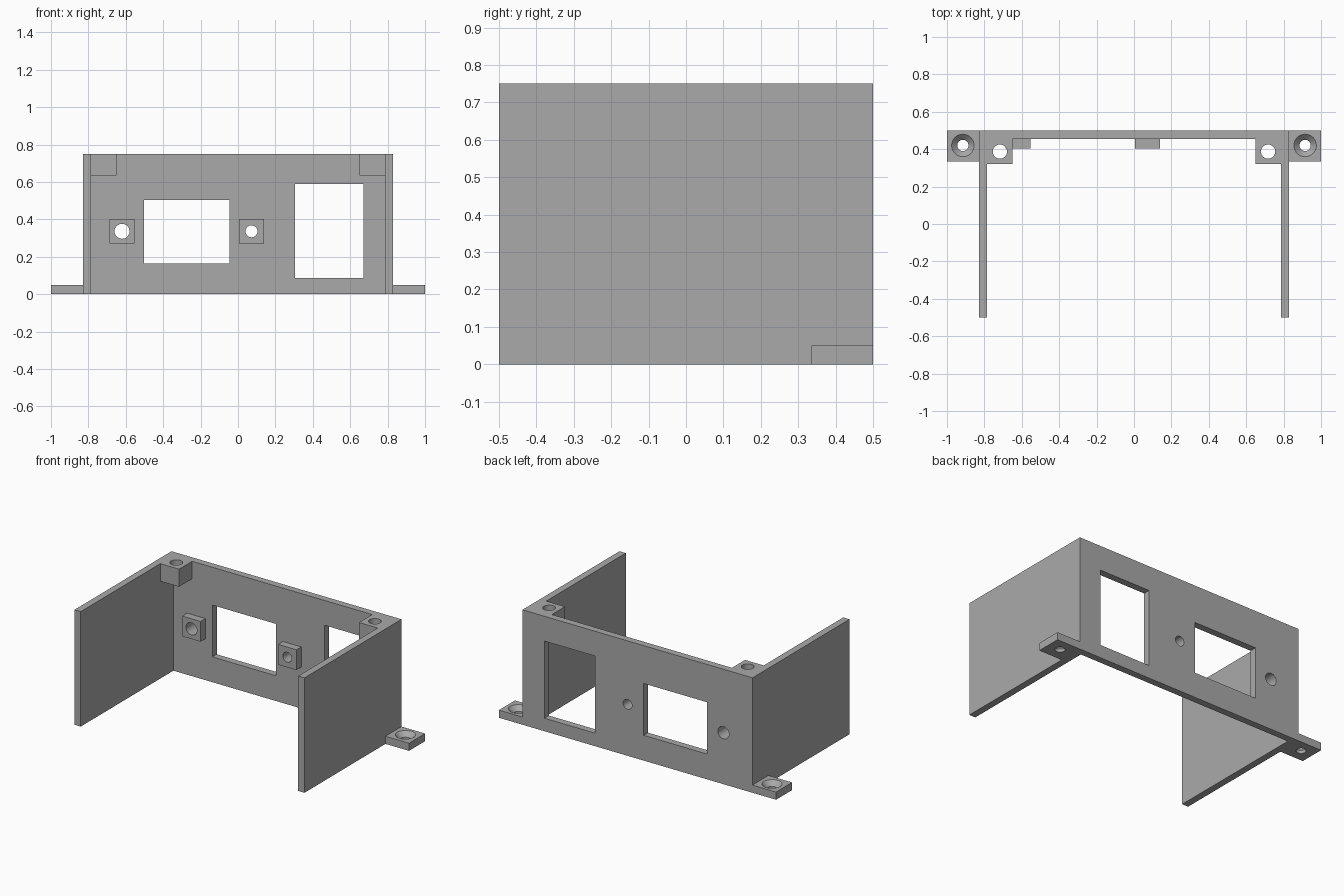
import bpy
import bmesh
from mathutils import Matrix, Vector

cube = bpy.data.objects.get("Cube")
if cube:
    bpy.data.objects.remove(cube, do_unlink=True)

grey = bpy.data.materials.new("plain grey")
grey.use_nodes = True
colour = (0.4, 0.4, 0.4, 1)
grey.diffuse_color = colour
grey.node_tree.nodes["Principled BSDF"].inputs["Base Color"].default_value = colour


def finish(name, bm):
    bmesh.ops.recalc_face_normals(bm, faces=bm.faces)
    mesh = bpy.data.meshes.new(name)
    bm.to_mesh(mesh)
    bm.free()
    mesh.materials.append(grey)
    obj = bpy.data.objects.new(name, mesh)
    bpy.context.collection.objects.link(obj)
    return obj


def box(name, low, high):
    low, high = Vector(low), Vector(high)
    bm = bmesh.new()
    bmesh.ops.create_cube(bm, size=1, matrix=Matrix.Translation((low + high) / 2)
                          @ Matrix.Diagonal((*(high - low), 1)))
    return finish(name, bm)


def drill(name, centre, r_low, r_high, depth, along_y=False):
    """Round cutter; r_low is the lower end of an upright one."""
    turn = Matrix.Rotation(1.5707963, 4, "X") if along_y else Matrix()
    bm = bmesh.new()
    bmesh.ops.create_cone(bm, cap_ends=True, segments=48, radius1=r_low, radius2=r_high,
                          depth=depth, matrix=Matrix.Translation(centre) @ turn)
    return finish(name, bm)


def combine(target, others, operation):
    for other in others:
        mod = target.modifiers.new(other.name, "BOOLEAN")
        mod.object, mod.operation, mod.solver = other, operation, "EXACT"
        bpy.context.view_layer.objects.active = target
        bpy.ops.object.modifier_apply(modifier=mod.name)
        bpy.data.objects.remove(other, do_unlink=True)


# U-shaped walls extruded from a plan outline
outer, inner, back, panel, height = 0.83, 0.785, 0.5, 0.455, 0.75
half = [(inner, panel), (inner, -0.5), (outer, -0.5), (outer, back)]
plan = half + [(-x, y) for x, y in reversed(half)]
bm = bmesh.new()
floor = bm.faces.new([bm.verts.new((x, y, 0)) for x, y in plan])
lift = bmesh.ops.extrude_face_region(bm, geom=[floor])["geom"]
bmesh.ops.translate(bm, vec=(0, 0, height),
                    verts=[v for v in lift if isinstance(v, bmesh.types.BMVert)])
body = finish("enclosure_body", bm)

# Corner screw blocks and mounting ears on both sides
added, cut = [], []
for s, side in ((1, "left"), (-1, "right")):
    def span(a, b):
        return sorted((s * a, s * b))
    x0, x1 = span(0.65, 0.81)
    added.append(box(side + "_corner_block", (x0, 0.32, 0.635), (x1, 0.48, height)))
    x0, x1 = span(0.81, 1.0)
    added.append(box(side + "_mounting_ear", (x0, 0.335, 0), (x1, back, 0.05)))
    cut.append(drill(side + "_corner_hole", (s * 0.717, 0.387, 0.7), 0.038, 0.038, 0.3))
    cut.append(drill(side + "_ear_hole", (s * 0.915, 0.42, 0), 0.03, 0.03, 0.2))
    cut.append(drill(side + "_countersink", (s * 0.915, 0.42, 0.04), 0.03, 0.07, 0.04))

# Bosses on the panel with holes right through
for side, x, radius in (("right", -0.62, 0.04), ("left", 0.072, 0.032)):
    added.append(box(side + "_boss", (x - 0.066, 0.405, 0.27), (x + 0.066, 0.48, 0.402)))
    cut.append(drill(side + "_boss_hole", (x, 0.45, 0.336), radius, radius, 0.3, True))

# Rectangular openings in the panel
cut.append(box("wide_opening", (-0.503, 0.3, 0.165), (-0.045, 0.7, 0.503)))
cut.append(box("tall_opening", (0.305, 0.3, 0.085), (0.672, 0.7, 0.588)))

combine(body, added, "UNION")
combine(body, cut, "DIFFERENCE")

# Smooth bores with crisp edges
bpy.ops.object.select_all(action="DESELECT")
body.select_set(True)
bpy.context.view_layer.objects.active = body
bpy.ops.object.shade_smooth_by_angle(angle=0.5)
